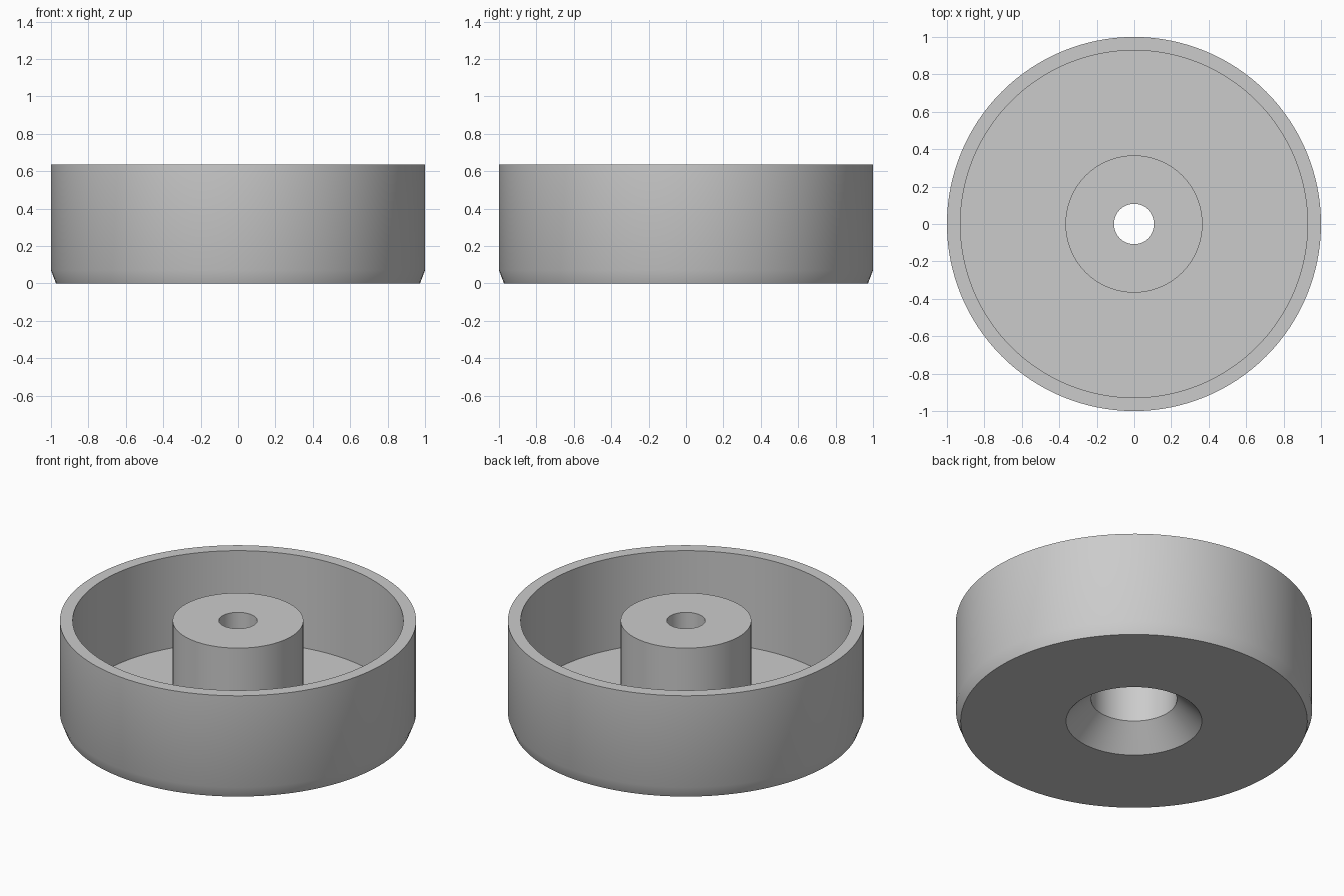
import bpy
import bmesh
import math

default_cube = bpy.data.objects.get("Cube")
if default_cube:
    bpy.data.objects.remove(default_cube, do_unlink=True)

SEGMENTS = 128
HEIGHT = 0.637
FLOOR = 0.07


def make_material(name, color):
    mat = bpy.data.materials.new(name)
    mat.use_nodes = True
    mat.diffuse_color = color
    mat.node_tree.nodes["Principled BSDF"].inputs["Base Color"].default_value = color
    return mat


def revolve(name, profile, material):
    """Turn a closed (radius, z) profile around the z axis."""
    bm = bmesh.new()
    verts = [bm.verts.new((r, 0, z)) for r, z in profile]
    edges = [bm.edges.new((v, verts[(i + 1) % len(verts)]))
             for i, v in enumerate(verts)]
    bmesh.ops.spin(bm, geom=verts + edges, cent=(0, 0, 0), axis=(0, 0, 1),
                   angle=math.tau, steps=SEGMENTS, use_merge=True)
    bmesh.ops.remove_doubles(bm, verts=bm.verts, dist=0.0001)
    bmesh.ops.recalc_face_normals(bm, faces=bm.faces)
    mesh = bpy.data.meshes.new(name)
    bm.to_mesh(mesh)
    bm.free()
    mesh.materials.append(material)
    obj = bpy.data.objects.new(name, mesh)
    bpy.context.collection.objects.link(obj)
    bpy.ops.object.select_all(action="DESELECT")
    obj.select_set(True)
    bpy.context.view_layer.objects.active = obj
    bpy.ops.object.shade_smooth_by_angle(angle=math.radians(30))
    return obj


grey = make_material("plain grey", (0.6, 0.6, 0.6, 1))

# Cup wall and floor, then the hub with its stepped, countersunk bore
cup_wall = [(0.973, 0), (1, FLOOR), (1, HEIGHT), (0.928, HEIGHT), (0.928, FLOOR)]
hub = [(0.367, FLOOR), (0.367, HEIGHT), (0.108, HEIGHT)]
bore = [(0.108, 0.49), (0.242, 0.49), (0.242, 0.14), (0.382, 0)]
revolve("cup_with_hub", cup_wall + hub + bore, grey)
